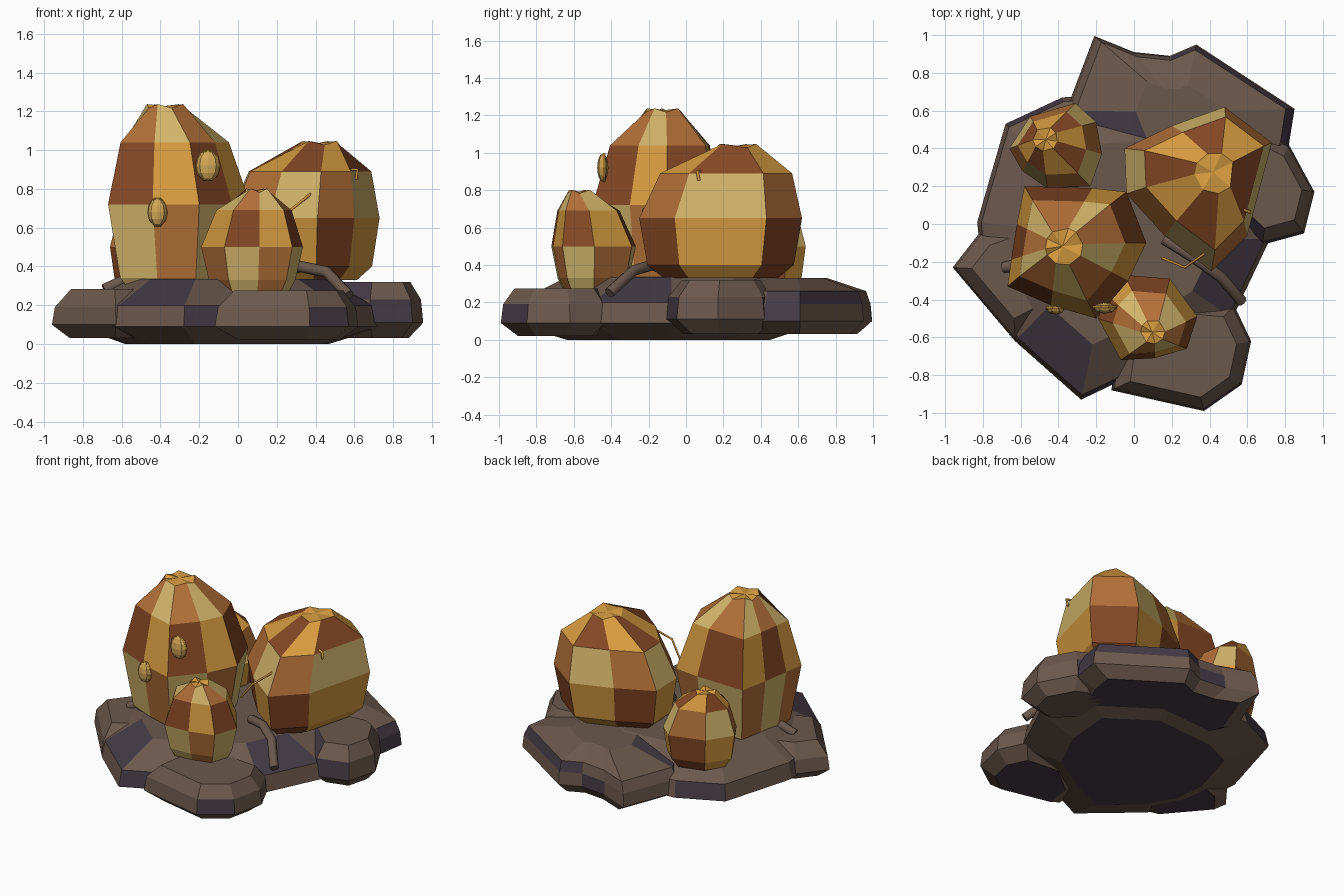
import bpy, math
from mathutils import Vector

if "Cube" in bpy.data.objects:
    bpy.data.objects.remove(bpy.data.objects["Cube"])


def colour(name, r, g, b):
    m = bpy.data.materials.new(name)
    lin = [c / 12.92 if c < 0.04 else ((c + 0.055) / 1.055) ** 2.4 for c in (r, g, b)]
    m.diffuse_color = (*lin, 1)
    m.use_nodes = True
    m.node_tree.nodes["Principled BSDF"].inputs["Base Color"].default_value = m.diffuse_color
    return m


tan = colour("tan", 0.83, 0.71, 0.42)
rust = colour("rust", 0.52, 0.28, 0.14)
copper = colour("copper", 0.70, 0.44, 0.22)
amber = colour("amber", 0.84, 0.61, 0.25)
gold = colour("bud_gold", 0.83, 0.66, 0.34)
rock = colour("rock_brown", 0.42, 0.345, 0.30)
dusk = colour("dusky_purple", 0.27, 0.23, 0.27)


def loft(name, rings, mats, pick, dip=0.0):
    """Stack rings of points into a closed solid; pick(row, col) gives the material."""
    n = len(rings[0])
    verts = [p for ring in rings for p in ring]
    faces, idx = [list(range(n))[::-1]], [pick(-1, 0)]
    for r in range(len(rings) - 1):
        for c in range(n):
            d = (c + 1) % n
            faces.append([r * n + c, r * n + d, (r + 1) * n + d, (r + 1) * n + c])
            idx.append(pick(r, c))
    # top is a fan around a slightly sunken middle
    top = (len(rings) - 1) * n
    mid = sum((Vector(p) for p in rings[-1]), Vector()) / n
    verts.append((mid.x, mid.y, mid.z - dip))
    for c in range(n):
        faces.append([top + c, top + (c + 1) % n, len(verts) - 1])
        idx.append(pick(len(rings) - 1, c))
    me = bpy.data.meshes.new(name)
    me.from_pydata(verts, [], faces)
    for m in mats:
        me.materials.append(m)
    for p, i in zip(me.polygons, idx):
        p.material_index = i
    ob = bpy.data.objects.new(name, me)
    bpy.context.collection.objects.link(ob)
    return ob


def centre(outline):
    n = len(outline)
    return sum(p[0] for p in outline) / n, sum(p[1] for p in outline) / n


# ---- pods: patchwork gourds leaning towards their caps
def pod(name, outline, cap, profile, start):
    cx = (min(p[0] for p in outline) + max(p[0] for p in outline)) / 2
    cy = (min(p[1] for p in outline) + max(p[1] for p in outline)) / 2
    rings = []
    for k, (s, z) in enumerate(profile):
        last = k == len(profile) - 1
        t = 1.0 if last else (0.35 if k == len(profile) - 2 else 0)
        ox, oy = cx + (cap[0] - cx) * t, cy + (cap[1] - cy) * t
        ring = []
        for c, (x, y) in enumerate(outline):
            if last:  # round cap with a wavy rim
                a = math.atan2(y - cy, x - cx)
                dz = 0.012 if c % 2 else -0.008
                ring.append((ox + s * math.cos(a), oy + s * math.sin(a), z + dz))
            else:
                ring.append((ox + (x - cx) * s, oy + (y - cy) * s, z))
        rings.append(ring)

    # columns alternate, and each row steps once through the four colours
    def pick(r, c):
        if r == len(profile) - 1:
            return 3
        return (start + 2 * (c % 2) + max(r - 1, 0)) % 4

    loft(name, rings, [tan, rust, copper, amber], pick, 0.0)


pod("tall_pod",
    [(-.67, -.33), (-.44, -.43), (-.2, -.5), (-.03, -.3), (.065, -.1), (-.04, .17), (-.22, .19),
     (-.58, .2), (-.62, .0), (-.65, -.19)],
    (-.37, -.12), [(.7, .28), (.83, .34), (1, .72), (.76, 1.04), (.1, 1.225)], 0)
pod("broad_pod",
    [(.41, -.25), (.6, -.06), (.73, .43), (.48, .62), (.2, .52), (-.05, .4), (-.04, .16), (.16, -.06)],
    (.43, .27), [(.7, .33), (.9, .4), (1, .65), (.81, .89), (.11, 1.035)], 1)
pod("front_pod",
    [(-.19, -.5), (-.07, -.72), (.11, -.71), (.28, -.66), (.335, -.49), (.19, -.29), (-.05, -.27), (-.15, -.37)],
    (.1, -.57), [(.7, .26), (.85, .33), (1, .5), (.74, .69), (.065, .79)], 2)
pod("back_pod",
    [(-.66, .4), (-.59, .28), (-.46, .19), (-.23, .2), (-.17, .37), (-.2, .54), (-.31, .64), (-.55, .57)],
    (-.47, .45), [(.7, .26), (.9, .33), (1, .5), (.74, .68), (.065, .78)], 1)


# ---- rock base: overlapping bevelled slabs, with some (row, column) facets purple
def slab(name, outline, profile, purple, under=0):
    cx, cy = centre(outline)
    rings = [[(cx + (x - cx) * s, cy + (y - cy) * s, z) for x, y in outline] for s, z in profile]
    loft(name, rings, [rock, dusk], lambda r, c: under if r < 0 else int((r, c) in purple))


slab("main_rock",
     [(-.83, .01), (-.8, -.3), (-.63, -.62), (-.28, -.93), (.2, -.7), (.52, -.5), (.72, -.08),
      (.76, .4), (.3, .72), (-.38, .67), (-.68, .53)],
     [(.66, .0), (1, .09), (.97, .2), (.66, .335)], {(2, 2), (2, 5), (1, 3), (1, 6), (1, 9)}, 1)
slab("back_rock",
     [(-.36, .6), (-.2, .2), (.4, .1), (.75, .25), (.82, .42), (.85, .61), (.33, .95), (.19, .89),
      (0, .91), (-.21, .995)],
     [(.8, .03), (1, .1), (.98, .19), (.92, .26), (.4, .33)],
     {(2, 4), (2, 5), (2, 6), (1, 4), (1, 7), (3, 0)}, 1)
slab("right_rock",
     [(.45, .1), (.68, -.11), (.9, -.05), (.955, .17), (.82, .42), (.72, .47), (.5, .45)],
     [(.68, .03), (1, .11), (.95, .23), (.72, .32)], {(2, 0), (1, 1), (1, 4)}, 0)
slab("front_rock",
     [(.2, -.4), (-.08, -.62), (-.12, -.88), (.37, -.99), (.57, -.85), (.62, -.62), (.53, -.43)],
     [(.7, .02), (1, .09), (.96, .19), (.76, .275)], {(1, 1), (1, 3)}, 1)
slab("left_rock",
     [(-.96, -.23), (-.63, -.62), (-.4, -.5), (-.45, -.1), (-.62, .02), (-.82, -.05)],
     [(.7, .03), (1, .1), (.95, .19), (.68, .285)], {(1, 4)}, 1)


# ---- roots and tendrils: swept tubes
def tube(name, pts, radius, mat, sides=1):
    cu = bpy.data.curves.new(name, "CURVE")
    cu.dimensions = "3D"
    cu.bevel_depth, cu.bevel_resolution, cu.use_fill_caps = radius, sides, True
    sp = cu.splines.new("POLY")
    sp.points.add(len(pts) - 1)
    for p, co in zip(sp.points, pts):
        p.co = (*co, 1)
    cu.materials.append(mat)
    ob = bpy.data.objects.new(name, cu)
    bpy.context.collection.objects.link(ob)


tube("right_root", [(.16, -.08, .36), (.32, -.18, .4), (.46, -.28, .37), (.57, -.41, .25)], .03, rock, 2)
tube("left_root", [(-.45, -.2, .36), (-.58, -.21, .33), (-.69, -.23, .28)], .03, rock, 2)
tube("tendril", [(.42, -.08, .8), (.37, -.16, .77), (.27, -.23, .69), (.15, -.18, .55)], .007, amber)
tube("twig", [(.57, .08, .9), (.615, .06, .9), (.61, .07, .85)], .008, amber)


# ---- buds: flattened knobs with a thin collar on the tall pod
for name, pos, w, h in (("upper_bud", (-.155, -.445, .92), .06, .076), ("lower_bud", (-.415, -.45, .68), .048, .07)):
    bpy.ops.mesh.primitive_uv_sphere_add(segments=8, ring_count=6, radius=1, location=pos)
    ob = bpy.context.object
    ob.name = name
    ob.scale = (w, .03, h)
    ob.data.materials.append(gold)
    bpy.ops.mesh.primitive_torus_add(major_segments=10, minor_segments=5, major_radius=1, minor_radius=.1,
                                     location=(pos[0], pos[1] + .006, pos[2]), rotation=(math.pi / 2, 0, 0))
    ob = bpy.context.object
    ob.name = name + "_collar"
    ob.scale = (w, h, .08)
    ob.data.materials.append(amber)
